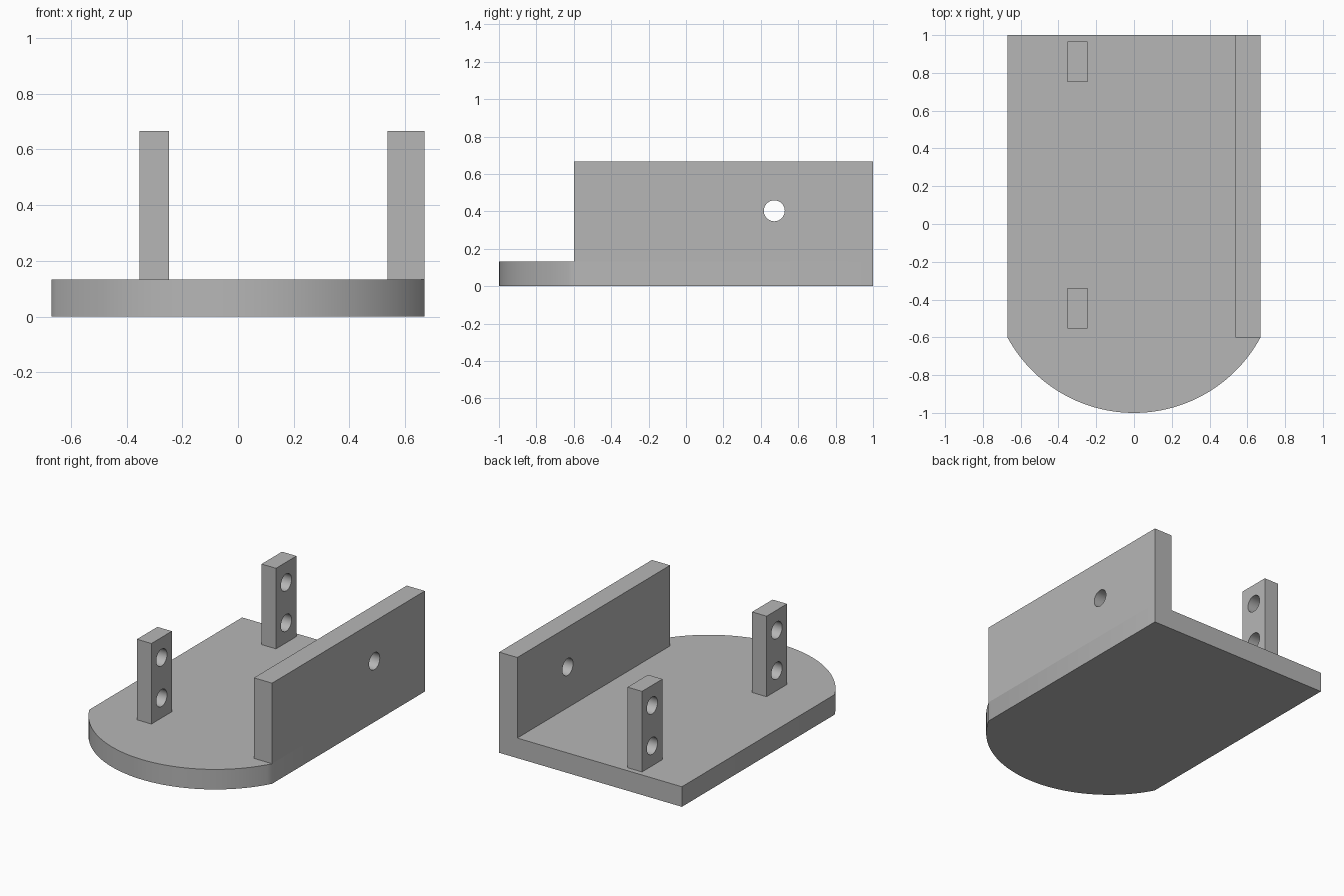
import bpy, bmesh, math

if "Cube" in bpy.data.objects:
    bpy.data.objects.remove(bpy.data.objects["Cube"], do_unlink=True)

grey = bpy.data.materials.new("plain grey")
grey.use_nodes = True
colour = (0.47, 0.47, 0.47, 1)
grey.diffuse_color = colour
grey.node_tree.nodes["Principled BSDF"].inputs["Base Color"].default_value = colour

HALF_WIDTH, TOP, BASE_TOP = 0.67, 0.667, 0.133
ARC_START = -0.6
HOLE_RADIUS = 0.056


def extrude(name, outline, z0, z1):
    """Solid prism from an xy outline."""
    bm = bmesh.new()
    face = bm.faces.new([bm.verts.new((x, y, z0)) for x, y in outline])
    grown = bmesh.ops.extrude_face_region(bm, geom=[face])["geom"]
    verts = [v for v in grown if isinstance(v, bmesh.types.BMVert)]
    bmesh.ops.translate(bm, verts=verts, vec=(0, 0, z1 - z0))
    bmesh.ops.recalc_face_normals(bm, faces=bm.faces)
    mesh = bpy.data.meshes.new(name)
    bm.to_mesh(mesh)
    bm.free()
    mesh.materials.append(grey)
    obj = bpy.data.objects.new(name, mesh)
    bpy.context.collection.objects.link(obj)
    return obj


def block(name, x0, x1, y0, y1, z0, z1):
    return extrude(name, [(x0, y0), (x1, y0), (x1, y1), (x0, y1)], z0, z1)


def activate(obj):
    bpy.ops.object.select_all(action="DESELECT")
    obj.select_set(True)
    bpy.context.view_layer.objects.active = obj


def drill(obj, x, y, z):
    """Bore a round hole along x."""
    bpy.ops.mesh.primitive_cylinder_add(vertices=48, radius=HOLE_RADIUS, depth=0.4,
                                        location=(x, y, z), rotation=(0, math.pi / 2, 0))
    cutter = bpy.context.object
    cutter.hide_render = True
    cutter.data.materials.append(grey)
    activate(obj)
    cut = obj.modifiers.new("hole", "BOOLEAN")
    cut.operation, cut.solver, cut.object = "DIFFERENCE", "EXACT", cutter
    bpy.ops.object.modifier_apply(modifier=cut.name)
    bpy.data.objects.remove(cutter, do_unlink=True)


def smooth(obj):
    activate(obj)
    bpy.ops.object.shade_smooth_by_angle(angle=math.radians(30))


# Base plate with a bowed front edge
sag = 1 + ARC_START
radius = (HALF_WIDTH ** 2 + sag ** 2) / (2 * sag)
sweep = math.asin(HALF_WIDTH / radius)
steps = 48
outline = [(HALF_WIDTH, 1), (-HALF_WIDTH, 1)]
for i in range(steps + 1):
    a = sweep * (2 * i / steps - 1)
    outline.append((radius * math.sin(a), radius - 1 - radius * math.cos(a)))
smooth(extrude("base_plate", outline, 0, BASE_TOP))

# Side wall with a single hole
wall = block("side_wall", 0.537, HALF_WIDTH, ARC_START, 1, BASE_TOP, TOP)
drill(wall, 0.6, 0.472, 0.403)
smooth(wall)

# Two upright posts, each with two holes
for name, y in (("front_post", -0.447), ("back_post", 0.858)):
    post = block(name, -0.353, -0.247, y - 0.107, y + 0.107, BASE_TOP, TOP)
    for z in (0.265, 0.533):
        drill(post, -0.3, y, z)
    smooth(post)
